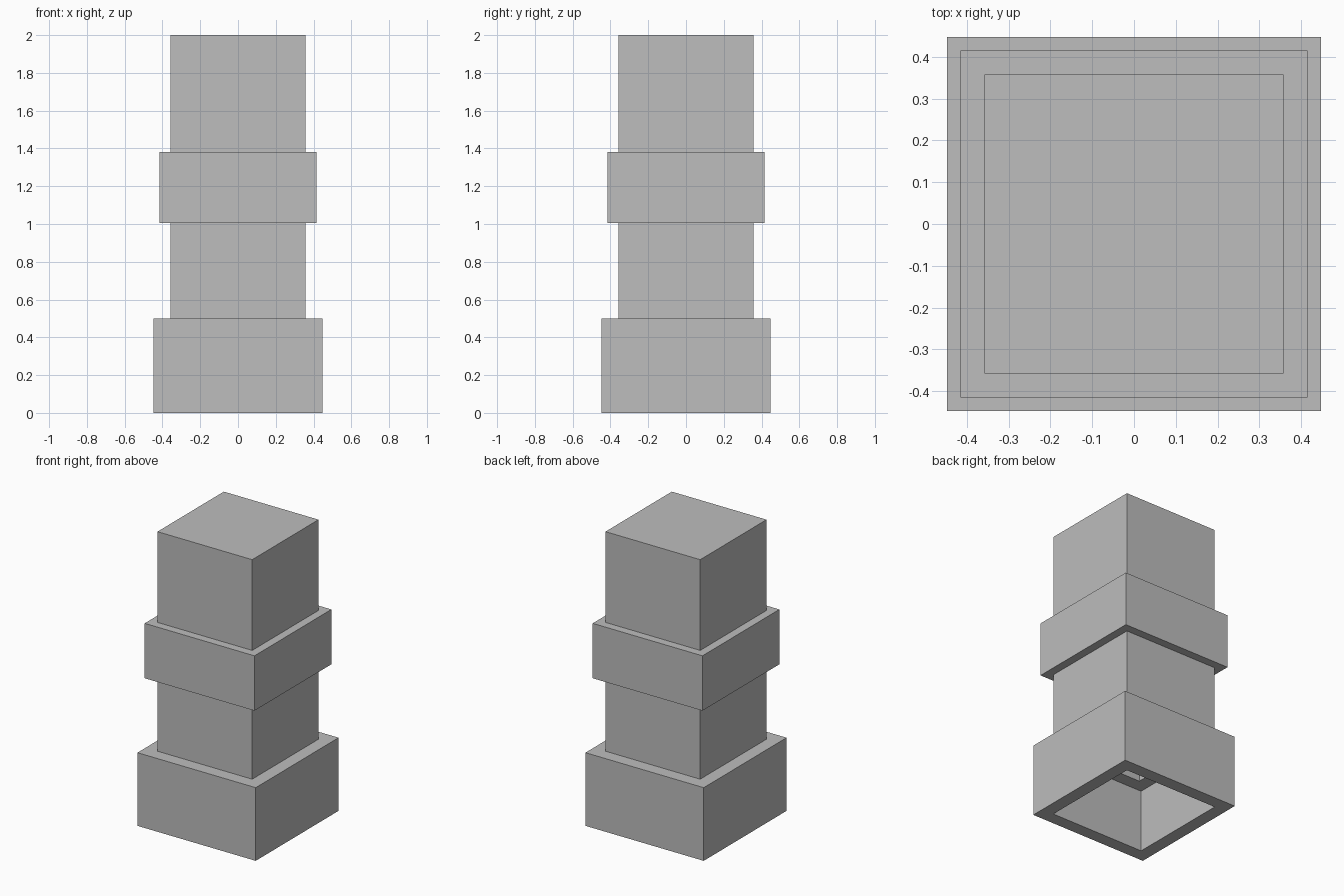
import bpy
import bmesh

cube = bpy.data.objects.get("Cube")
if cube:
    bpy.data.objects.remove(cube, do_unlink=True)

GREY = (0.51, 0.51, 0.51, 1.0)
grey = bpy.data.materials.new("plain grey")
grey.use_nodes = True
grey.diffuse_color = GREY
grey.node_tree.nodes["Principled BSDF"].inputs["Base Color"].default_value = GREY


def square_sweep(name, profile, closed):
    """Sweep (half width, height) points around a square; open ends are capped."""
    bm = bmesh.new()
    rings = [[bm.verts.new((sx * r, sy * r, z))
              for sx, sy in ((-1, -1), (1, -1), (1, 1), (-1, 1))]
             for r, z in profile]
    pairs = list(zip(rings, rings[1:]))
    if closed:
        pairs.append((rings[-1], rings[0]))
    else:
        bm.faces.new(rings[0])
        bm.faces.new(rings[-1])
    for a, b in pairs:
        for i in range(4):
            j = (i + 1) % 4
            bm.faces.new((a[i], a[j], b[j], b[i]))
    bmesh.ops.recalc_face_normals(bm, faces=bm.faces)
    mesh = bpy.data.meshes.new(name)
    bm.to_mesh(mesh)
    bm.free()
    mesh.materials.append(grey)
    obj = bpy.data.objects.new(name, mesh)
    bpy.context.collection.objects.link(obj)
    return obj


def sleeve(name, outer, inner, bottom, top):
    """Square ring with an open middle."""
    return square_sweep(name, [(outer, bottom), (outer, top),
                               (inner, top), (inner, bottom)], True)


SHAFT = 0.358
WALL = 0.09
SEAT = 0.43   # underside of the shaft, set inside the base

# Hollow shaft, closed at the top and open below
square_sweep("shaft", [(SHAFT - WALL, 2 - WALL), (SHAFT - WALL, SEAT),
                       (SHAFT, SEAT), (SHAFT, 2)], False)
# Wide base sleeve and the collar halfway up
sleeve("base_sleeve", 0.447, SHAFT, 0, 0.5)
sleeve("middle_collar", 0.415, SHAFT, 1.005, 1.38)
